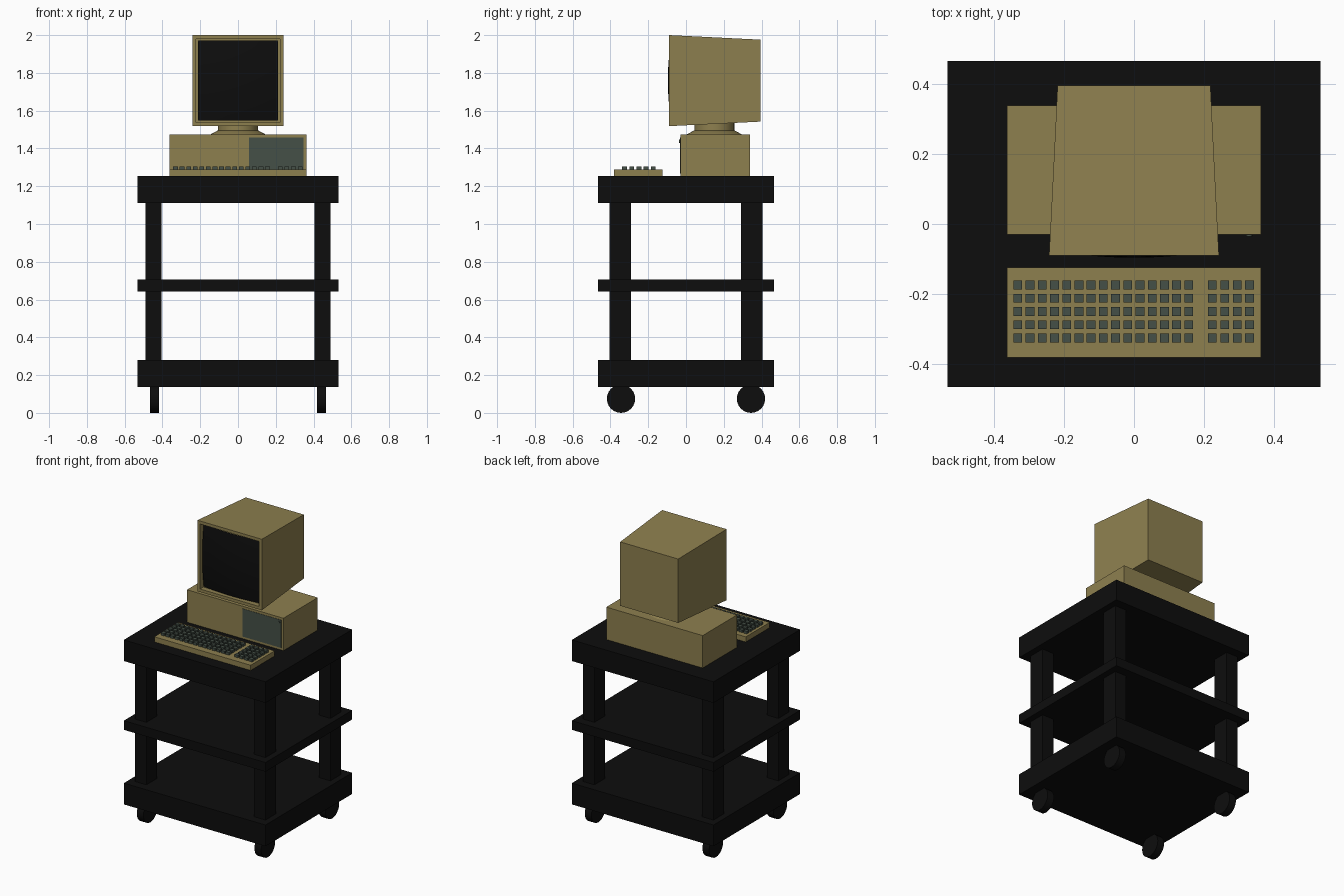
import bpy, bmesh, math
from mathutils import Matrix

if "Cube" in bpy.data.objects:
    bpy.data.objects.remove(bpy.data.objects["Cube"])


def material(name, rgb):
    m = bpy.data.materials.new(name)
    m.diffuse_color = (*rgb, 1)
    m.use_nodes = True
    m.node_tree.nodes["Principled BSDF"].inputs["Base Color"].default_value = m.diffuse_color
    return m


BEIGE = material("beige_plastic", (0.27, 0.215, 0.078))
BLACK = material("black", (0.004, 0.004, 0.004))
GREY = material("green_grey", (0.06, 0.08, 0.063))


def finish(name, bm, mat, smooth=False):
    bmesh.ops.recalc_face_normals(bm, faces=bm.faces)
    me = bpy.data.meshes.new(name)
    bm.to_mesh(me)
    bm.free()
    me.materials.append(mat)
    ob = bpy.data.objects.new(name, me)
    bpy.context.collection.objects.link(ob)
    if smooth:
        bpy.ops.object.select_all(action='DESELECT')
        ob.select_set(True)
        bpy.context.view_layer.objects.active = ob
        bpy.ops.object.shade_smooth_by_angle(angle=math.radians(35))
    return ob


def add_box(bm, x0, x1, y0, y1, z0, z1):
    mat = (Matrix.Translation(((x0 + x1) / 2, (y0 + y1) / 2, (z0 + z1) / 2))
           @ Matrix.Diagonal((x1 - x0, y1 - y0, z1 - z0, 1)))
    return bmesh.ops.create_cube(bm, size=1, matrix=mat)["verts"]


def box(name, dims, mat):
    bm = bmesh.new()
    add_box(bm, *dims)
    return finish(name, bm, mat)


def cylinder(name, loc, r1, r2, depth, mat, axis='Z', segs=32):
    rot = {'X': Matrix.Rotation(math.pi / 2, 4, 'Y'),
           'Y': Matrix.Rotation(math.pi / 2, 4, 'X'),
           'Z': Matrix.Identity(4)}[axis]
    bm = bmesh.new()
    bmesh.ops.create_cone(bm, cap_ends=True, segments=segs, radius1=r1, radius2=r2,
                          depth=depth, matrix=Matrix.Translation(loc) @ rot)
    return finish(name, bm, mat, True)


# Trolley shelves
for name, z0, z1 in (("top_shelf", 1.11, 1.253), ("middle_shelf", 0.643, 0.705),
                     ("bottom_shelf", 0.137, 0.281)):
    box(name, (-0.532, 0.532, -0.465, 0.465, z0, z1), BLACK)

# Legs and wheels
for sx, side in ((-1, "left"), (1, "right")):
    for sy, end in ((-1, "front"), (1, "back")):
        x, y = sx * 0.447, sy * 0.348
        box(f"{end}_{side}_leg", (x - 0.043, x + 0.043, y - 0.057, y + 0.057, 0.27, 1.12), BLACK)
        cylinder(f"{end}_{side}_wheel", (sx * 0.442, sy * 0.344, 0.075),
                 0.075, 0.075, 0.05, BLACK, 'X', 24)

# Computer case with drive panel and button
box("computer_case", (-0.362, 0.362, -0.03, 0.338, 1.253, 1.473), BEIGE)
box("drive_panel", (0.057, 0.347, -0.032, 0.0, 1.268, 1.457), GREY)
cylinder("power_button", (0.328, -0.033, 1.438), 0.009, 0.009, 0.006, GREY, 'Y', 16)

# Swivel stand
cylinder("swivel_base", (0, 0.15, 1.484), 0.15, 0.106, 0.024, BEIGE)
cylinder("swivel_neck", (0, 0.15, 1.517), 0.106, 0.106, 0.046, BEIGE)

# Monitor housing: tapered towards the back, recessed opening in front
bm = bmesh.new()
zc = 1.759
for v in add_box(bm, -0.242, 0.242, -0.09, 0.395, zc - 0.241, zc + 0.241):
    if v.co.y > 0:
        v.co.x *= 0.9
        v.co.z = zc + (v.co.z - zc) * 0.9
bm.normal_update()
front = min(bm.faces, key=lambda f: f.calc_center_median().y)
bmesh.ops.inset_region(bm, faces=[front], thickness=0.029)
hole = bmesh.ops.extrude_discrete_faces(bm, faces=[front])["faces"][0]
bmesh.ops.translate(bm, verts=hole.verts, vec=(0, 0.035, 0))
finish("monitor_housing", bm, BEIGE)

# Bulging glass screen
bm = bmesh.new()
bmesh.ops.create_grid(bm, x_segments=14, y_segments=14, size=1)
for v in bm.verts:
    u, w = v.co.x, v.co.y
    v.co = (u * 0.213, -0.096 + 0.017 * (u * u + w * w), zc + w * 0.212)
screen = finish("screen", bm, BLACK, True)
if screen.data.polygons[0].normal.y > 0:
    screen.data.flip_normals()

# Keyboard body and keys
box("keyboard_body", (-0.362, 0.362, -0.381, -0.124, 1.253, 1.288), BEIGE)
bm = bmesh.new()
columns = [-0.331 + 0.0348 * i for i in range(15)] + [0.223 + 0.0355 * i for i in range(4)]
for x in columns:
    for row in range(5):
        y = -0.325 + 0.0378 * row
        add_box(bm, x - 0.0125, x + 0.0125, y - 0.0125, y + 0.0125, 1.28, 1.305)
finish("keyboard_keys", bm, GREY)
